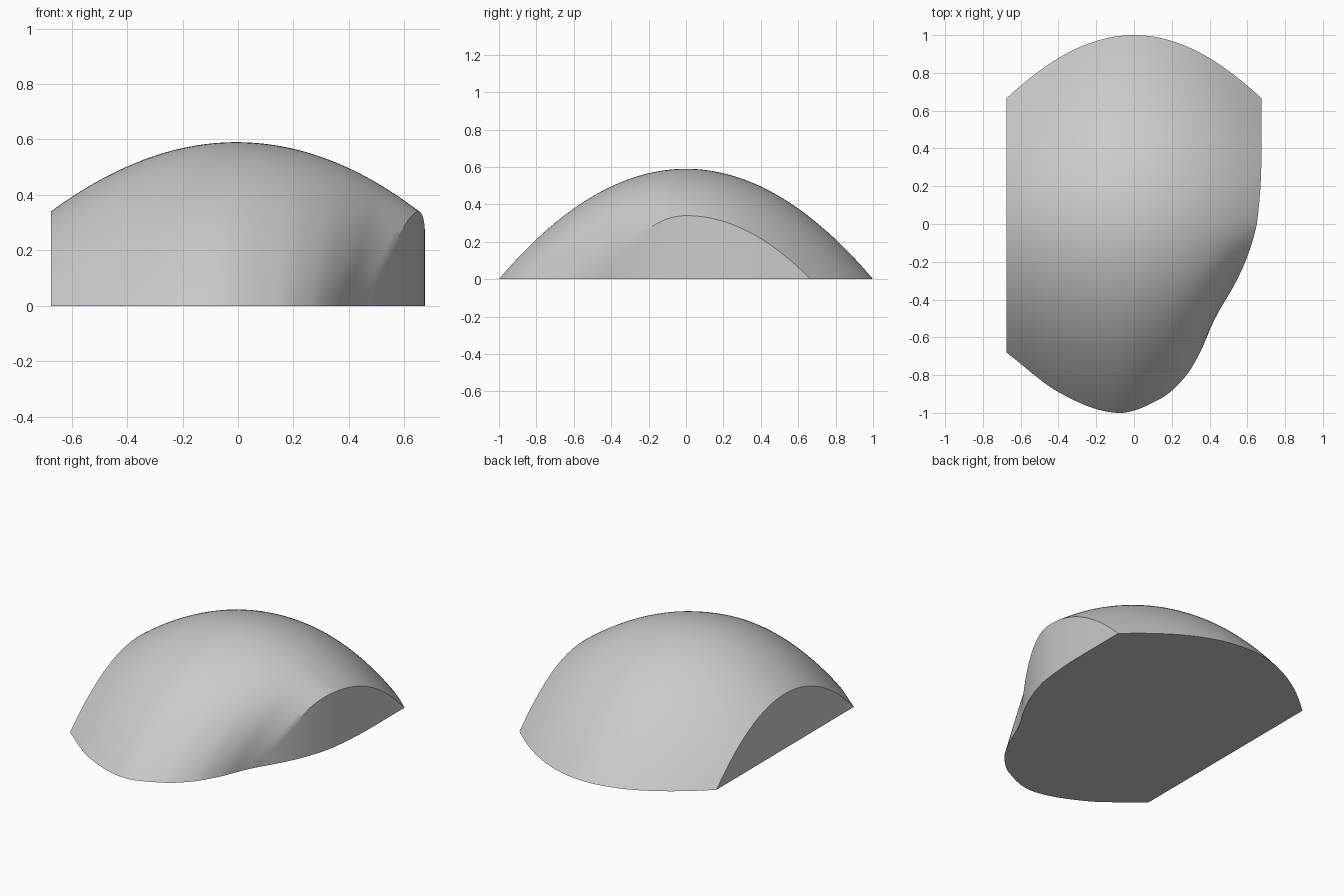
import bpy
import bmesh
from math import cos
from mathutils import Vector

cube = bpy.data.objects.get("Cube")
if cube:
    bpy.data.objects.remove(cube, do_unlink=True)

HALF_WIDTH = 0.675
CROWN = 0.59
COLS, ROWS, STEPS = 72, 72, 8

# Front edge of the footprint, from the right corner to the pulled-in left corner
FRONT = [Vector(p) for p in ((-0.675, -0.68), (-0.4, -0.89), (-0.09, -1.0),
                             (0.14, -0.925), (0.27, -0.81), (0.35, -0.68),
                             (0.41, -0.54), (0.46, -0.44))]
FRONT_U = (-0.675, -0.4, -0.04, 0.22, 0.38, 0.49, 0.59, 0.675)


def front_edge(u):
    """Smooth curve through the front footprint points."""
    last = len(FRONT) - 1
    i = 0
    while i < last - 1 and u > FRONT_U[i + 1]:
        i += 1

    def tangent(k):
        a, b = max(k - 1, 0), min(k + 1, last)
        return (FRONT[b] - FRONT[a]) / (FRONT_U[b] - FRONT_U[a])

    d = FRONT_U[i + 1] - FRONT_U[i]
    t = (u - FRONT_U[i]) / d
    ease = t * t * (3 - 2 * t)
    return (FRONT[i].lerp(FRONT[i + 1], ease)
            + tangent(i) * d * t * (1 - t) ** 2
            - tangent(i + 1) * d * t * t * (1 - t))


def shell_point(u, v):
    """Arch across the shell at station u; v runs from 1 (back) to -1 (front)."""
    foot = front_edge(u)
    pull = (max(0.6 - v, 0) / 1.6) ** 2.2
    x = u + (foot.x - u) * pull
    y = v * cos(1.249 * u) if v > 0 else -v * foot.y
    return Vector((x, y, (CROWN - 0.549 * u * u) * (1 - v * v)))


bm = bmesh.new()


def skin(grid):
    for a, b in zip(grid, grid[1:]):
        for j in range(len(a) - 1):
            bm.faces.new((a[j], a[j + 1], b[j + 1], b[j]))


# Curved roof
roof = []
for i in range(COLS + 1):
    u = HALF_WIDTH * (2 * i / COLS - 1)
    roof.append([bm.verts.new(shell_point(u, 1 - 2 * j / ROWS)) for j in range(ROWS + 1)])
skin(roof)

# Upright walls dropped from both end arches to the ground
for arch in (roof[0], roof[-1]):
    wall = [arch]
    for k in range(1, STEPS + 1):
        wall.append([bm.verts.new((p.co.x, p.co.y, p.co.z * (1 - k / STEPS))) for p in arch])
    skin(wall)
bmesh.ops.remove_doubles(bm, verts=bm.verts, dist=0.0001)
bmesh.ops.dissolve_degenerate(bm, edges=bm.edges, dist=0.0001)

# Flat underside
rim = [e for e in bm.edges if e.is_boundary]
bmesh.ops.contextual_create(bm, geom=rim)
bmesh.ops.recalc_face_normals(bm, faces=bm.faces)

# Smooth shading, with crisp rims except where the front left crease fades out
for f in bm.faces:
    f.smooth = True
for e in bm.edges:
    if len(e.link_faces) == 2:
        mid = (e.verts[0].co + e.verts[1].co) / 2
        fading = mid.x > 0.3 and mid.y < -0.24 and mid.z > 0.001
        e.smooth = fading or e.calc_face_angle() < 0.5

mesh = bpy.data.meshes.new("shell")
bm.to_mesh(mesh)
bm.free()
shell = bpy.data.objects.new("shell", mesh)
bpy.context.collection.objects.link(shell)

grey = bpy.data.materials.new("light grey")
grey.use_nodes = True
colour = (0.6, 0.6, 0.6, 1)
grey.diffuse_color = colour
grey.node_tree.nodes["Principled BSDF"].inputs["Base Color"].default_value = colour
mesh.materials.append(grey)
